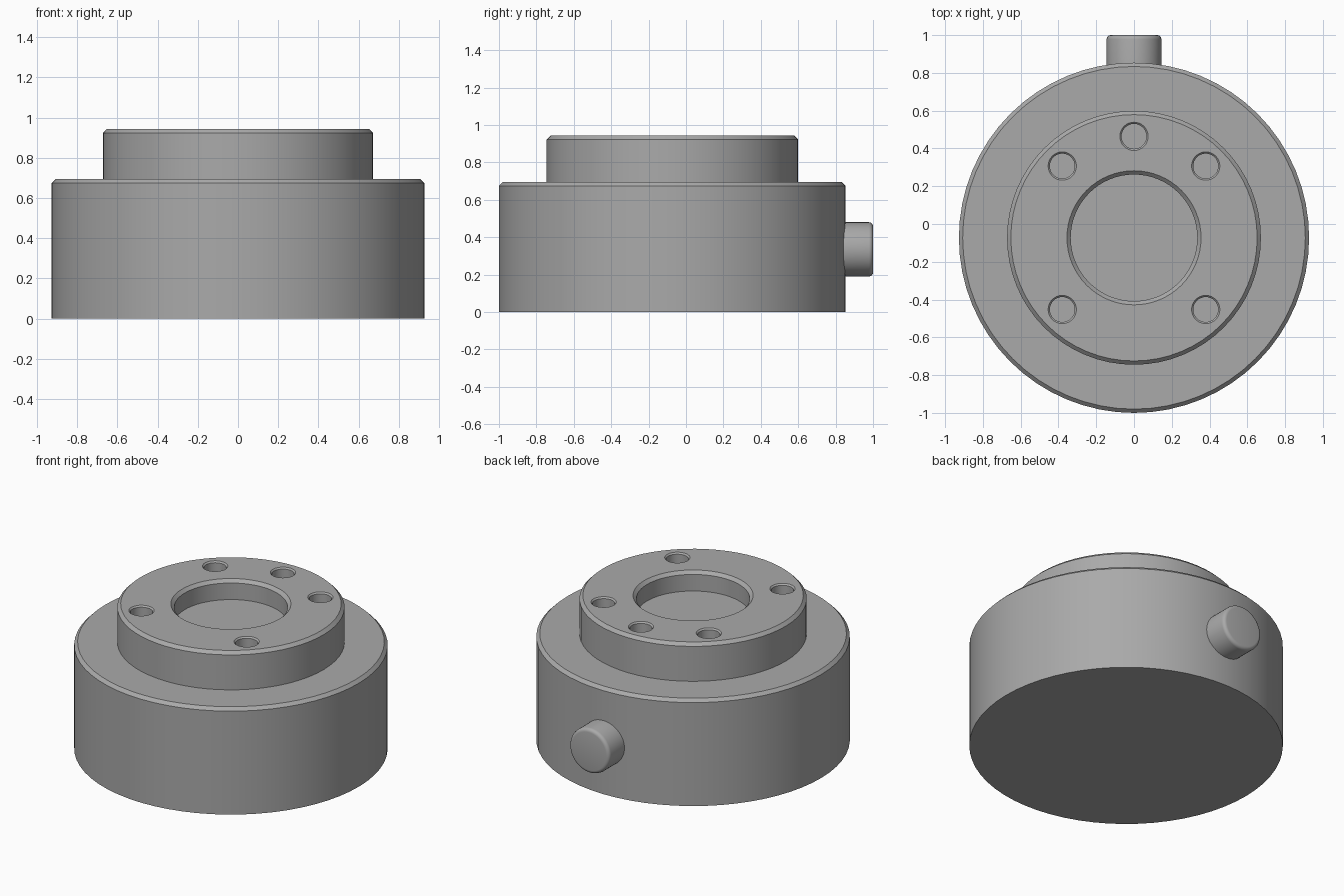
import bpy
import bmesh
import math
from mathutils import Matrix, Vector

CENTRE_Y = -0.073
CHAMFER = 0.02

cube = bpy.data.objects.get("Cube")
if cube:
    bpy.data.objects.remove(cube, do_unlink=True)

grey = bpy.data.materials.new("machined grey")
grey.use_nodes = True
GREY = (0.40, 0.40, 0.40, 1)
grey.diffuse_color = GREY
grey.node_tree.nodes["Principled BSDF"].inputs["Base Color"].default_value = GREY


def lathe(name, profile, matrix, sides):
    """Spin an (r, z) profile that starts and ends on the axis."""
    bm = bmesh.new()
    verts = [bm.verts.new((r, 0, z)) for r, z in profile]
    edges = [bm.edges.new(pair) for pair in zip(verts, verts[1:])]
    bmesh.ops.spin(bm, geom=verts + edges, cent=(0, 0, 0), axis=(0, 0, 1),
                   angle=math.tau, steps=sides, use_duplicate=False)
    bmesh.ops.remove_doubles(bm, verts=bm.verts, dist=1e-4)
    bmesh.ops.recalc_face_normals(bm, faces=bm.faces)
    mesh = bpy.data.meshes.new(name)
    bm.to_mesh(mesh)
    bm.free()
    mesh.materials.append(grey)
    obj = bpy.data.objects.new(name, mesh)
    obj.matrix_world = matrix
    bpy.context.collection.objects.link(obj)
    return obj


def smooth(obj):
    bpy.ops.object.select_all(action='DESELECT')
    obj.select_set(True)
    bpy.context.view_layer.objects.active = obj
    bpy.ops.object.shade_smooth_by_angle(angle=math.radians(30))


# Stepped body: wide base, raised flange and round recess in one profile
base_r, flange_r, recess_r = 0.927, 0.672, 0.335
base_z, flange_z, floor_z = 0.695, 0.943, 0.815
body = lathe("stepped_body", [
    (0, 0), (base_r, 0), (base_r, base_z - CHAMFER), (base_r - CHAMFER, base_z),
    (flange_r, base_z), (flange_r, flange_z - CHAMFER), (flange_r - CHAMFER, flange_z),
    (recess_r + CHAMFER, flange_z), (recess_r, flange_z - CHAMFER),
    (recess_r, floor_z), (0, floor_z),
], Matrix.Translation((0, CENTRE_Y, 0)), 64)

# Five countersunk bolt holes around the flange
hole_r, lip, depth = 0.066, 0.009, 0.15
for degrees in (45, 90, 135, 225, 315):
    a = math.radians(degrees)
    spot = Vector((0.537 * math.cos(a), CENTRE_Y + 0.537 * math.sin(a), flange_z))
    cutter = lathe("bolt_hole_cutter", [
        (0, -depth), (hole_r, -depth), (hole_r, -lip), (hole_r + lip, 0),
        (hole_r + lip, 0.05), (0, 0.05),
    ], Matrix.Translation(spot), 32)
    cut = body.modifiers.new("bolt_hole", 'BOOLEAN')
    cut.operation = 'DIFFERENCE'
    cut.solver = 'EXACT'
    cut.object = cutter
    bpy.context.view_layer.objects.active = body
    bpy.context.view_layer.update()
    bpy.ops.object.modifier_apply(modifier=cut.name)
    bpy.data.objects.remove(cutter, do_unlink=True)
smooth(body)

# Cable connector on the back, with a rounded end
plug_r, start_y, end_y, fillet = 0.145, 0.75, 1.0, 0.022
rounded = [(plug_r - fillet + fillet * math.cos(t), end_y - fillet + fillet * math.sin(t))
           for t in (i * math.pi / 8 for i in range(5))]
plug = lathe("rear_connector", [(0, start_y), (plug_r, start_y), *rounded, (0, end_y)],
             Matrix.Translation((0, 0, 0.335)) @ Matrix.Rotation(-math.pi / 2, 4, 'X'), 48)
smooth(plug)
